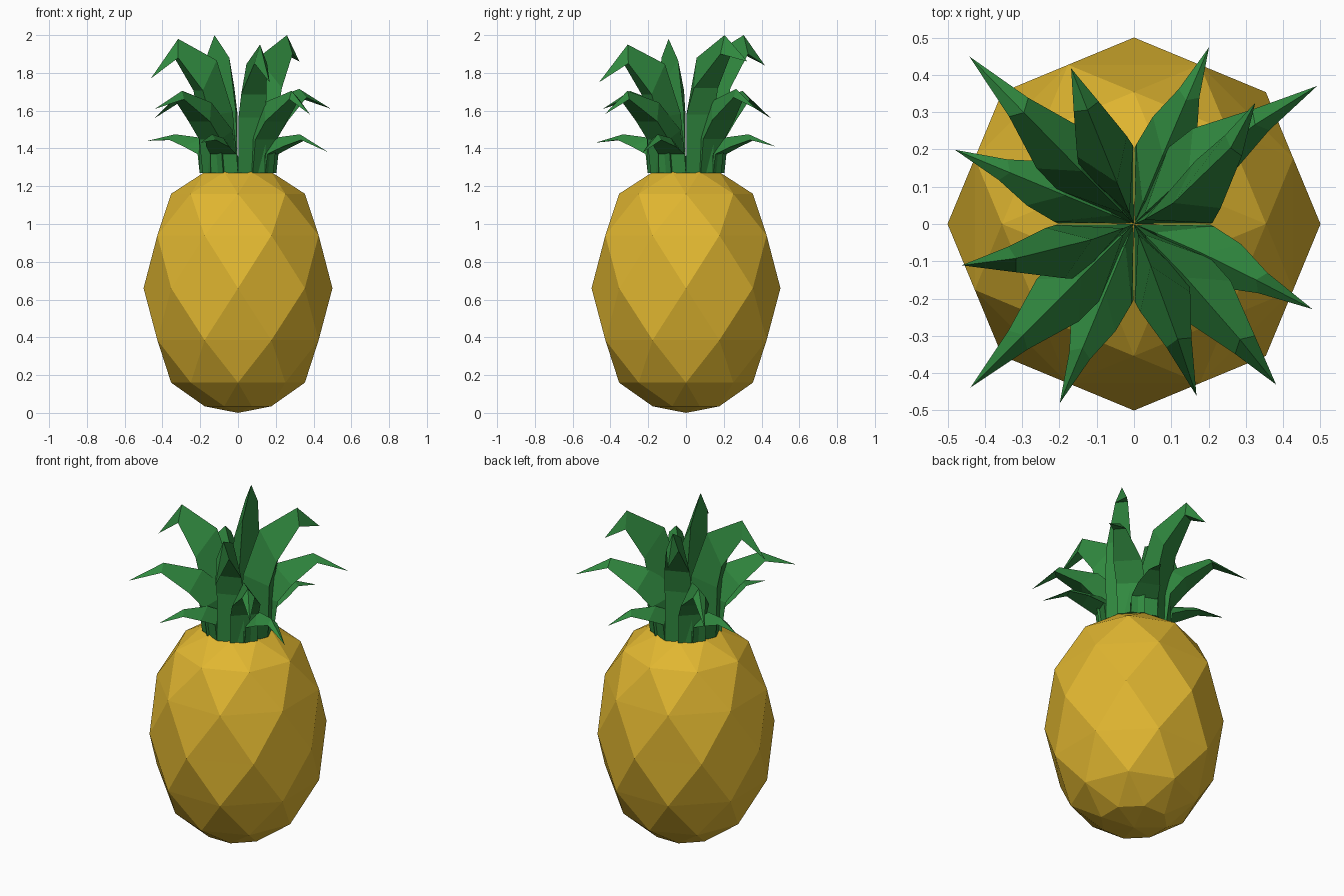
import bpy, bmesh
from math import sin, cos, radians, pi

if "Cube" in bpy.data.objects:
    bpy.data.objects.remove(bpy.data.objects["Cube"])

def material(name, color):
    m = bpy.data.materials.new(name)
    m.diffuse_color = color
    m.use_nodes = True
    m.node_tree.nodes["Principled BSDF"].inputs["Base Color"].default_value = m.diffuse_color
    return m

def make_object(name, bm, mat):
    bmesh.ops.recalc_face_normals(bm, faces=bm.faces)
    me = bpy.data.meshes.new(name)
    bm.to_mesh(me)
    bm.free()
    me.materials.append(mat)
    ob = bpy.data.objects.new(name, me)
    bpy.context.collection.objects.link(ob)

yellow = material("fruit_yellow", (0.75, 0.47, 0.03, 1))
green = material("leaf_green", (0.03, 0.25, 0.05, 1))

# Fruit body: 8-sided rings, each turned half a step, joined by triangles
bm = bmesh.new()
profile = [(.191, .035), (.354, .16), (.462, .385), (.5, .66),
           (.462, .94), (.354, 1.16), (.191, 1.275)]
rings = []
for i, (r, z) in enumerate(profile):
    off = 0.5 if i % 2 == 0 else 0
    rings.append([bm.verts.new((r * cos((k + off) * pi / 4), r * sin((k + off) * pi / 4), z))
                  for k in range(8)])
for i in range(len(rings) - 1):
    a, b = rings[i], rings[i + 1]
    if i % 2:                       # keep the half-step ring second
        a, b = b, a
    for k in range(8):              # a is the ring turned half a step
        n = (k + 1) % 8
        bm.faces.new((a[k], b[k], b[n]))
        bm.faces.new((a[k], b[n], a[n]))
for ring, z in ((rings[0], 0.0), (rings[-1], 1.287)):
    pole = bm.verts.new((0, 0, z))
    for k in range(8):
        bm.faces.new((ring[k], ring[(k + 1) % 8], pole))
make_object("fruit_body", bm, yellow)

# Leaf: triangular section with an inner ridge and a flat outer face
# section = ridge r, ridge z, outer r, outer z, half width
def leaf(name, angle, sections, tip_angle, tip_r, tip_z, drop):
    bm = bmesh.new()
    turn = [0, 0, 0.25, 0.7]
    loops = []
    for i, (rr, rz, orad, oz, w) in enumerate(sections):
        a = radians(angle + turn[i] * (tip_angle - angle))
        d = drop * i / 3
        pts = [(rr, 0, rz - d), (orad, w, oz - d), (orad, -w, oz - d)]
        loops.append([bm.verts.new((x * cos(a) - y * sin(a), x * sin(a) + y * cos(a), z))
                      for x, y, z in pts])
    bm.faces.new(loops[0])
    for a, b in zip(loops, loops[1:]):
        for j in range(3):
            n = (j + 1) % 3
            bm.faces.new((a[j], a[n], b[n], b[j]))
    t = radians(tip_angle)
    tip = bm.verts.new((tip_r * cos(t), tip_r * sin(t), tip_z))
    for j in range(3):
        bm.faces.new((loops[-1][j], loops[-1][(j + 1) % 3], tip))
    make_object(name, bm, green)

tall = [(0, 1.27, .188, 1.27, .077), (.03, 1.6, .195, 1.58, .078),
        (.12, 1.88, .225, 1.72, .072), (.33, 2.0, .34, 1.9, .036)]
middle = [(0, 1.27, .188, 1.27, .077), (.04, 1.5, .21, 1.45, .08),
          (.2, 1.65, .29, 1.55, .08), (.42, 1.715, .44, 1.67, .036)]
low = [(0, 1.27, .188, 1.27, .077), (.06, 1.38, .2, 1.37, .076),
       (.2, 1.455, .285, 1.41, .064), (.36, 1.475, .38, 1.445, .03)]

# Crown: three tiers of four leaves; tip = angle, radius, height, peak drop
tiers = [
    ("tall_leaf", 22.5, tall, [(45, .46, 1.86, 0), (112, .45, 1.84, 0),
                               (193.5, .475, 1.77, .02), (290, .49, 1.75, .05)]),
    ("middle_leaf", 45, middle, [(37, .615, 1.61, 0), (134.5, .63, 1.56, .01),
                                 (225, .62, 1.61, .01), (311.5, .575, 1.58, .01)]),
    ("low_leaf", 67.5, low, [(67, .515, 1.41, 0), (157.5, .52, 1.44, 0),
                             (247.5, .52, 1.43, 0), (334.5, .53, 1.38, 0)]),
]
for name, start, sections, tips in tiers:
    for k, (ta, tr, tz, drop) in enumerate(tips):
        leaf(f"{name}_{k + 1}", start + 90 * k, sections, ta, tr, tz, drop)
